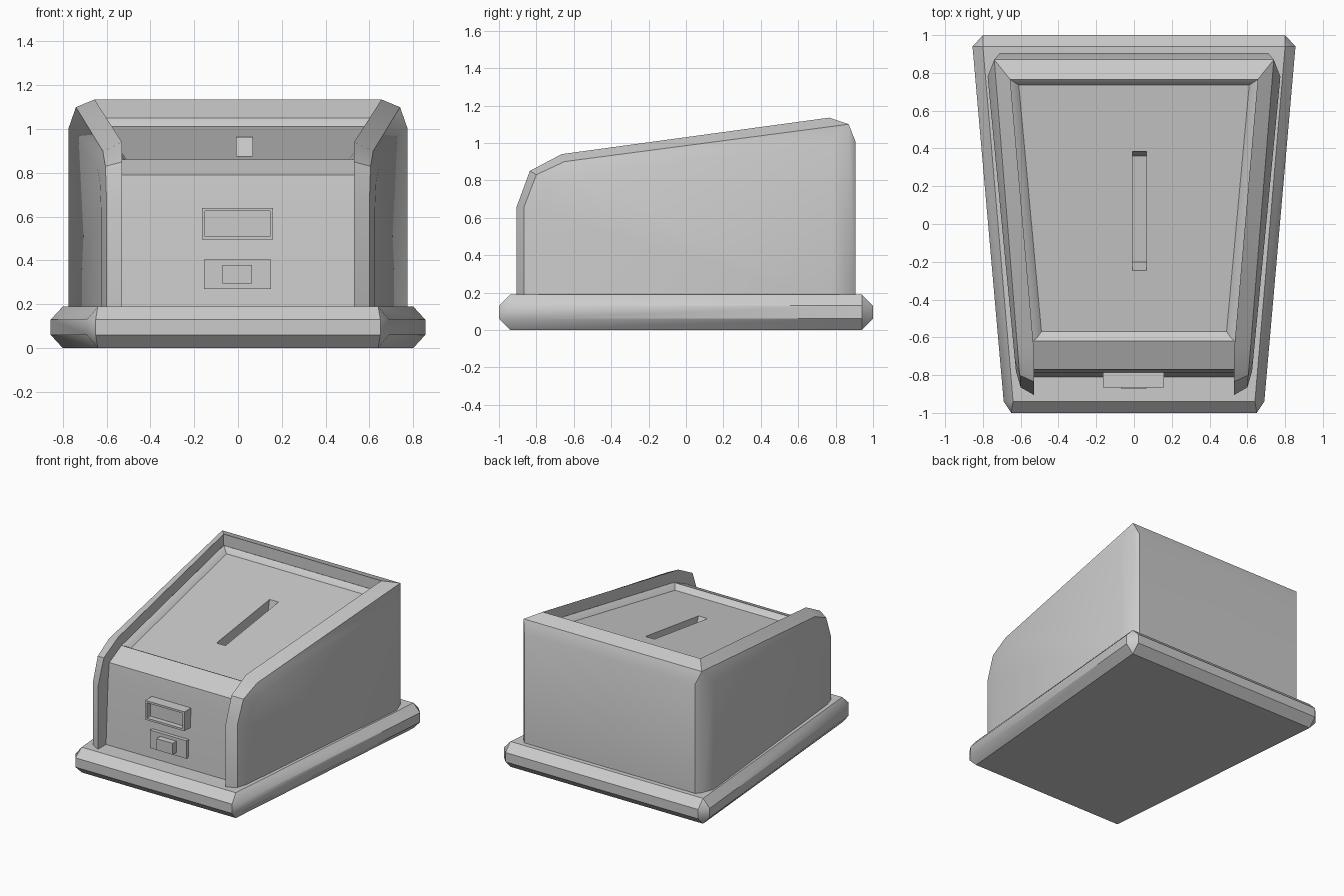
import bpy, bmesh, math
from mathutils import Vector

if "Cube" in bpy.data.objects:
    bpy.data.objects.remove(bpy.data.objects["Cube"])

GREY = (0.6, 0.6, 0.6, 1)
mat = bpy.data.materials.new("plain grey")
mat.use_nodes = True
mat.diffuse_color = GREY
mat.node_tree.nodes["Principled BSDF"].inputs["Base Color"].default_value = GREY


def finish(bm, name, mirror=False, angle=35):
    mesh = bpy.data.meshes.new(name)
    bm.to_mesh(mesh)
    bm.free()
    mesh.materials.append(mat)
    obj = bpy.data.objects.new(name, mesh)
    bpy.context.collection.objects.link(obj)
    if mirror:
        obj.modifiers.new("mirror", "MIRROR")
    bpy.ops.object.select_all(action="DESELECT")
    obj.select_set(True)
    bpy.context.view_layer.objects.active = obj
    bpy.ops.object.shade_smooth_by_angle(angle=math.radians(angle))
    return obj


def rings(name, loops, cap_start=False):
    """Bridge four-sided loops in turn and cap the last one."""
    bm = bmesh.new()
    vs = [[bm.verts.new(p) for p in loop] for loop in loops]
    for a, b in zip(vs, vs[1:]):
        for i in range(4):
            j = (i + 1) % 4
            bm.faces.new((a[i], a[j], b[j], b[i]))
    bm.faces.new(vs[-1])
    if cap_start:
        bm.faces.new(vs[0][::-1])
    return finish(bm, name, angle=20)


def rect_front(x0, x1, z0, z1, y):
    return [(x0, y, z0), (x1, y, z0), (x1, y, z1), (x0, y, z1)]


def lerp(y, y0, x0, y1, x1):
    return x0 + (x1 - x0) * (y - y0) / (y1 - y0)


def inner_x(y):
    return 0.53 if y < -0.665 else lerp(y, -0.665, 0.53, 0.765, 0.655)


# Base plinth: bevelled tapered slab
bm = bmesh.new()
for s in (-1, 1):
    for z in (0, 0.19):
        bm.verts.new((s * 0.64, -0.94, z))
        bm.verts.new((s * 0.80, 0.94, z))
    for z in (0.06, 0.13):
        for x, y in ((0.65, -1), (0.69, -0.94), (0.855, 0.94), (0.80, 1)):
            bm.verts.new((s * x, y, z))
bmesh.ops.convex_hull(bm, input=bm.verts[:])
bmesh.ops.dissolve_limit(bm, angle_limit=0.02, verts=bm.verts[:], edges=bm.edges[:])
finish(bm, "base_plinth")

# Side profiles (y, z) from the inner panel out to the side wall
BOTTOM = 0.17
panel = [(-0.81, BOTTOM), (-0.785, 0.66), (-0.77, 0.79), (-0.62, 0.86), (0.765, 1.05)]
rim = [(-0.905, BOTTOM), (-0.905, 0.66), (-0.835, 0.85), (-0.665, 0.94), (0.765, 1.135)]
edge = [(-0.865, BOTTOM), (-0.865, 0.66), (-0.80, 0.83), (-0.65, 0.90), (0.87, 1.1)]
wall = [(-0.78, BOTTOM), (-0.78, 0.63), (-0.72, 0.76), (-0.60, 0.82), (0.78, 1.0)]

# Body shell: one half, mirrored
bm = bmesh.new()
rows = [
    [bm.verts.new((0, y, z)) for y, z in panel],
    [bm.verts.new((inner_x(y), y, z)) for y, z in panel],
    [bm.verts.new((inner_x(y), y, z)) for y, z in rim],
    [bm.verts.new((lerp(y, -0.865, 0.60, 0.87, 0.74), y, z)) for y, z in edge],
    [bm.verts.new((lerp(y, -0.78, 0.625, 0.78, 0.775), y, z)) for y, z in wall],
]
for r, (a, b) in enumerate(zip(rows, rows[1:])):
    for i in range(3 if r == 0 else 4):
        bm.faces.new((a[i], a[i + 1], b[i + 1], b[i]))
mid, pan, rm, ed, wl = rows
low_edge = bm.verts.new((0.74, 0.87, BOTTOM))
low_wall = bm.verts.new((0.775, 0.78, BOTTOM))
back_top = bm.verts.new((0.71, 0.905, 1.01))
back_low = bm.verts.new((0.71, 0.905, BOTTOM))
c_rim, c_edge, c_top, c_low = [bm.verts.new(p) for p in (
    (0, 0.765, 1.135), (0, 0.87, 1.1), (0, 0.905, 1.01), (0, 0.905, BOTTOM))]
for face in ((wl[0], wl[1], wl[2], wl[3], wl[4], low_wall),
             (wl[4], ed[4], low_edge, low_wall),
             (ed[4], back_top, back_low, low_edge),
             (back_top, c_top, c_low, back_low),
             (ed[4], c_edge, c_top, back_top),
             (rm[4], c_rim, c_edge, ed[4]),
             (pan[4], mid[4], c_rim, rm[4])):
    bm.faces.new(face)
bmesh.ops.recalc_face_normals(bm, faces=bm.faces[:])
# Make sure the back wall looks outwards
probe = max(bm.faces, key=lambda f: f.calc_center_median().y)
if probe.normal.y < 0:
    bmesh.ops.reverse_faces(bm, faces=bm.faces[:])
finish(bm, "body_shell", mirror=True)


# Sunken lid with a sloping border and a slot
def on_slope(x, y, depth):
    return (x, y, 0.86 + (y + 0.62) * 0.137 - depth)


def quad(x_front, x_back, y0, y1, depth, shift=0.0):
    return [on_slope(shift - x_front, y0, depth), on_slope(shift + x_front, y0, depth),
            on_slope(shift + x_back, y1, depth), on_slope(shift - x_back, y1, depth)]


rings("sunken_lid", [
    quad(0.534, 0.655, -0.62, 0.765, 0),
    quad(0.515, 0.64, -0.605, 0.755, 0.008),
    quad(0.49, 0.61, -0.57, 0.735, 0.035),
    quad(0.037, 0.037, -0.245, 0.385, 0.035, 0.03),
    quad(0.037, 0.037, -0.20, 0.36, 0.14, 0.03),
])

# Window frame on the front
rings("window_frame", [
    rect_front(-0.165, 0.16, 0.495, 0.64, -0.76),
    rect_front(-0.165, 0.16, 0.495, 0.64, -0.865),
    rect_front(-0.15, 0.145, 0.51, 0.625, -0.865),
    rect_front(-0.15, 0.145, 0.51, 0.625, -0.825),
])

# Latch plate and its knob
rings("latch_plate", [rect_front(-0.155, 0.15, 0.27, 0.405, y) for y in (-0.77, -0.825)], True)
rings("latch_knob", [rect_front(-0.07, 0.065, 0.295, 0.38, y) for y in (-0.80, -0.87)], True)
